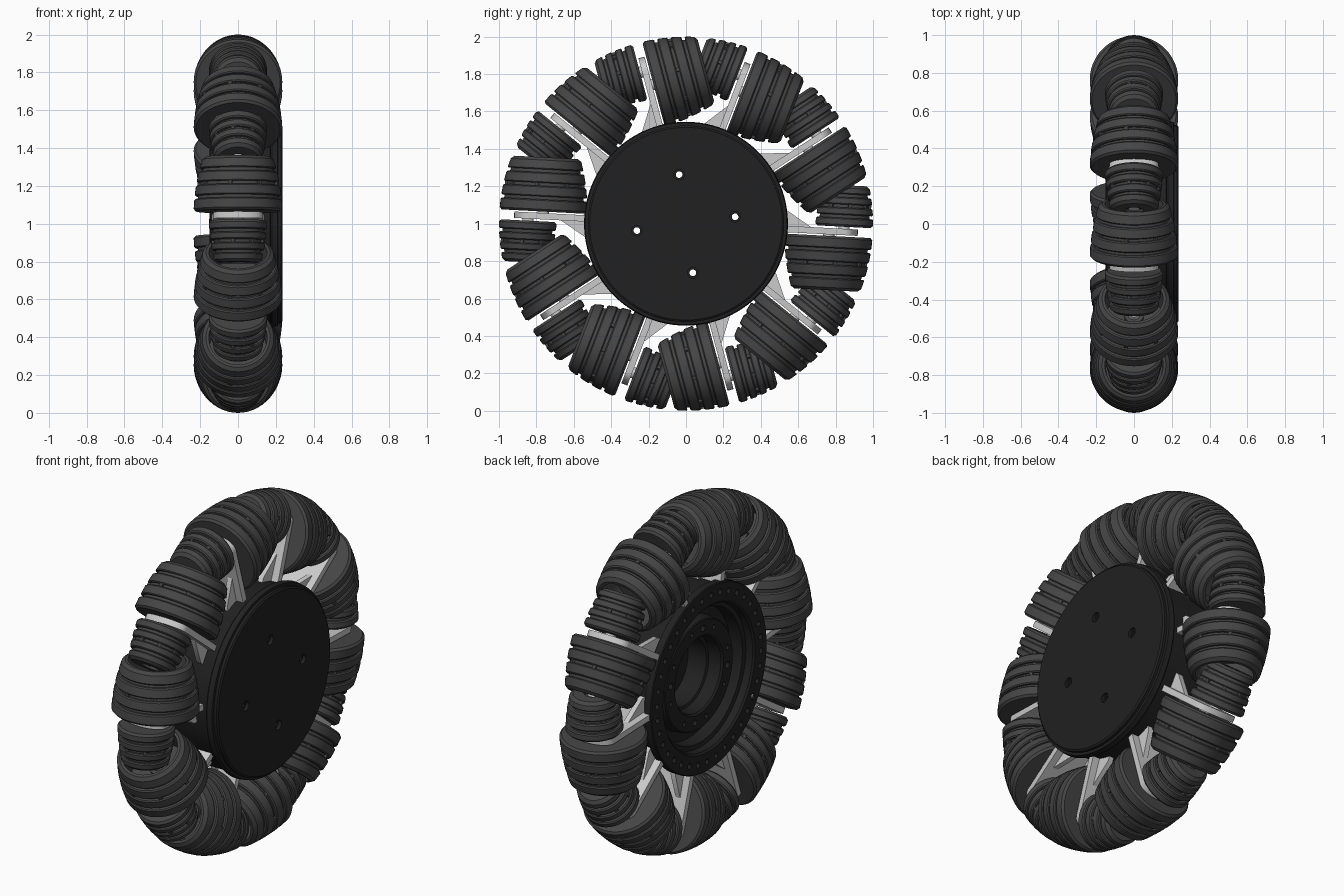
import bpy, bmesh, math
from mathutils import Matrix, Vector

if "Cube" in bpy.data.objects:
    bpy.data.objects.remove(bpy.data.objects["Cube"])

N = 10                                   # spoke / roller pairs
START = math.radians(33)


def material(name, v):
    m = bpy.data.materials.new(name)
    m.diffuse_color = (v, v, v, 1)
    m.use_nodes = True
    m.node_tree.nodes["Principled BSDF"].inputs["Base Color"].default_value = m.diffuse_color
    return m


RUBBER = material("roller_rubber", 0.06)
BLACK = material("hub_black", 0.015)
METAL = material("bracket_metal", 0.55)


def lathe(bm, pts, axis, steps):
    """Revolve (height, radius) points about the x axis or the z axis."""
    if axis == 'X':
        vs = [bm.verts.new((h, r, 0)) for h, r in pts]
        ax = (1, 0, 0)
    else:
        vs = [bm.verts.new((r, 0, h)) for h, r in pts]
        ax = (0, 0, 1)
    es = [bm.edges.new((a, b)) for a, b in zip(vs, vs[1:])]
    bmesh.ops.spin(bm, geom=vs + es, cent=(0, 0, 0), axis=ax,
                   angle=2 * math.pi, steps=steps)
    bmesh.ops.remove_doubles(bm, verts=bm.verts[:], dist=1e-5)


def to_mesh(bm, name, mat):
    bmesh.ops.recalc_face_normals(bm, faces=bm.faces[:])
    me = bpy.data.meshes.new(name)
    bm.to_mesh(me)
    bm.free()
    me.materials.append(mat)
    return me


def smooth(me):
    me.shade_smooth()
    me.set_sharp_from_angle(angle=math.radians(32))


def place(me, name, angle=0):
    ob = bpy.data.objects.new(name, me)
    bpy.context.collection.objects.link(ob)
    ob.location.z = 1
    ob.rotation_euler.x = angle
    return ob


def prism(bm, outline, depth):
    """Extrude a closed 3D outline along a vector, centred on it."""
    d = Vector(depth)
    f = bm.faces.new([bm.verts.new(Vector(p) - d / 2) for p in outline])
    new = bmesh.ops.extrude_face_region(bm, geom=[f])['geom']
    bmesh.ops.translate(bm, vec=d, verts=[v for v in new if isinstance(v, bmesh.types.BMVert)])


def roller(name, centre, s0, s1, side, hollow):
    """Ribbed barrel whose outer edge follows the wheel's unit circle."""
    R = lambda s: math.sqrt(1 - s * s) - centre
    step = (s1 - s0) / 4
    g, depth, c = 0.008, 0.018, 0.006
    pts = [(s0, 0), (s0, R(s0) - 0.02)]
    for i in range(4):
        a = s0 + i * step + (g if i else 0)
        b = s0 + (i + 1) * step - (g if i < 3 else 0)
        ca = c if i else 0.012
        cb = c if i < 3 else 0.015
        if i:
            pts.append((a, R(a) - depth))
        pts += [(a, R(a) - ca), (a + ca, R(a + ca)),
                ((a + b) / 2, R((a + b) / 2)), (b - cb, R(b - cb)), (b, R(b) - cb)]
        if i < 3:
            pts.append((b, R(b) - depth))
    if hollow:
        pts += [(s1, R(s1) - 0.03), (s1 - 0.15, R(s1) - 0.035),
                (s1 - 0.16, 0.05), (s1 - 0.14, 0.05), (s1 - 0.14, 0)]
    else:
        pts += [(s1, 0.05), (s1 - 0.02, 0.045), (s1 - 0.02, 0)]
    bm = bmesh.new()
    lathe(bm, [(side * h, r) for h, r in pts], 'Z', 48)
    # tabs bridging the middle groove
    mid = s0 + 2 * step
    for k in range(8):
        m = (Matrix.Rotation(k * math.pi / 4 + 0.2, 4, 'Z')
             @ Matrix.Translation((R(mid) - 0.014, 0, side * mid))
             @ Matrix.Diagonal((0.018, 0.02, 2.4 * g, 1)))
        bmesh.ops.create_cube(bm, size=1, matrix=m)
    bmesh.ops.translate(bm, vec=(0, centre, 0), verts=bm.verts[:])
    me = to_mesh(bm, name, RUBBER)
    smooth(me)
    return me


# Rollers: one large and one small on opposite sides of each bracket
large = roller("large_roller", 0.765, 0.025, 0.315, -1, True)
small = roller("small_roller", 0.845, 0.028, 0.25, 1, False)

# Bracket: rounded plate, gussets and axle pins
bm = bmesh.new()
tip = [(0.13 * math.cos(t), 0.85 + 0.07 * math.sin(t), 0)
       for t in [math.pi * i / 12 for i in range(13)]]
prism(bm, [(-0.14, 0.49, 0), (0.14, 0.49, 0)] + tip, (0, 0, 0.034))
for x in (-0.08, 0.08):
    prism(bm, [(x, 0.49, 0.01), (x, 0.68, 0.01), (x, 0.535, 0.1), (x, 0.49, 0.1)], (0.03, 0, 0))
prism(bm, [(0, 0.49, -0.01), (0, 0.56, -0.01), (0, 0.49, -0.07)], (0.03, 0, 0))
for y, z in ((0.765, -0.1), (0.845, 0.12)):
    bmesh.ops.create_cone(bm, cap_ends=True, segments=20, radius1=0.03, radius2=0.03,
                          depth=abs(z) * 2, matrix=Matrix.Translation((0, y, z)))
bracket = to_mesh(bm, "bracket", METAL)
smooth(bracket)

for i in range(N):
    a = START + i * 2 * math.pi / N
    place(large, f"large_roller_{i + 1}", a)
    place(small, f"small_roller_{i + 1}", a)
    place(bracket, f"bracket_{i + 1}", a)

# Hub: front cover, drum, stepped rear recess and bore in one profile
profile = [(0.235, 0), (0.235, 0.515), (0.228, 0.525), (0.212, 0.525), (0.21, 0.54),
           (0.18, 0.545), (0.172, 0.54), (0.17, 0.52), (-0.10, 0.52), (-0.105, 0.535),
           (-0.145, 0.535), (-0.15, 0.53), (-0.15, 0.425), (-0.14, 0.415), (-0.10, 0.41),
           (-0.095, 0.385), (-0.02, 0.38), (-0.02, 0.325), (-0.08, 0.315), (-0.085, 0.31),
           (-0.085, 0.225), (-0.075, 0.215), (0.0, 0.21), (0.005, 0.195), (0.12, 0.19), (0.12, 0)]
bm = bmesh.new()
lathe(bm, profile, 'X', 96)
hub = place(to_mesh(bm, "hub", BLACK), "hub")

# Cutter: through holes, rear ring holes and rim holes
bm = bmesh.new()


def holes(count, ring, radius, x0, x1, phase):
    for k in range(count):
        m = (Matrix.Rotation(phase + k * 2 * math.pi / count, 4, 'X')
             @ Matrix.Translation(((x0 + x1) / 2, ring, 0))
             @ Matrix.Rotation(math.pi / 2, 4, 'Y'))
        bmesh.ops.create_cone(bm, cap_ends=True, segments=16, radius1=radius,
                              radius2=radius, depth=x1 - x0, matrix=m)


holes(4, 0.265, 0.018, -0.3, 0.3, math.radians(8))
holes(4, 0.265, 0.028, 0.215, 0.3, math.radians(8) + 0.0)
holes(8, 0.27, 0.014, -0.2, -0.05, math.radians(8 + 22.5))
holes(36, 0.48, 0.016, -0.2, -0.11, 0.04)
cutter = place(to_mesh(bm, "hole_cutter", BLACK), "hole_cutter")
cutter.hide_render = True
mod = hub.modifiers.new("holes", 'BOOLEAN')
mod.operation = 'DIFFERENCE'
mod.solver = 'EXACT'
mod.use_self = True
mod.object = cutter
bpy.context.view_layer.objects.active = hub
bpy.ops.object.modifier_apply(modifier=mod.name)
bpy.data.objects.remove(cutter)
smooth(hub.data)
